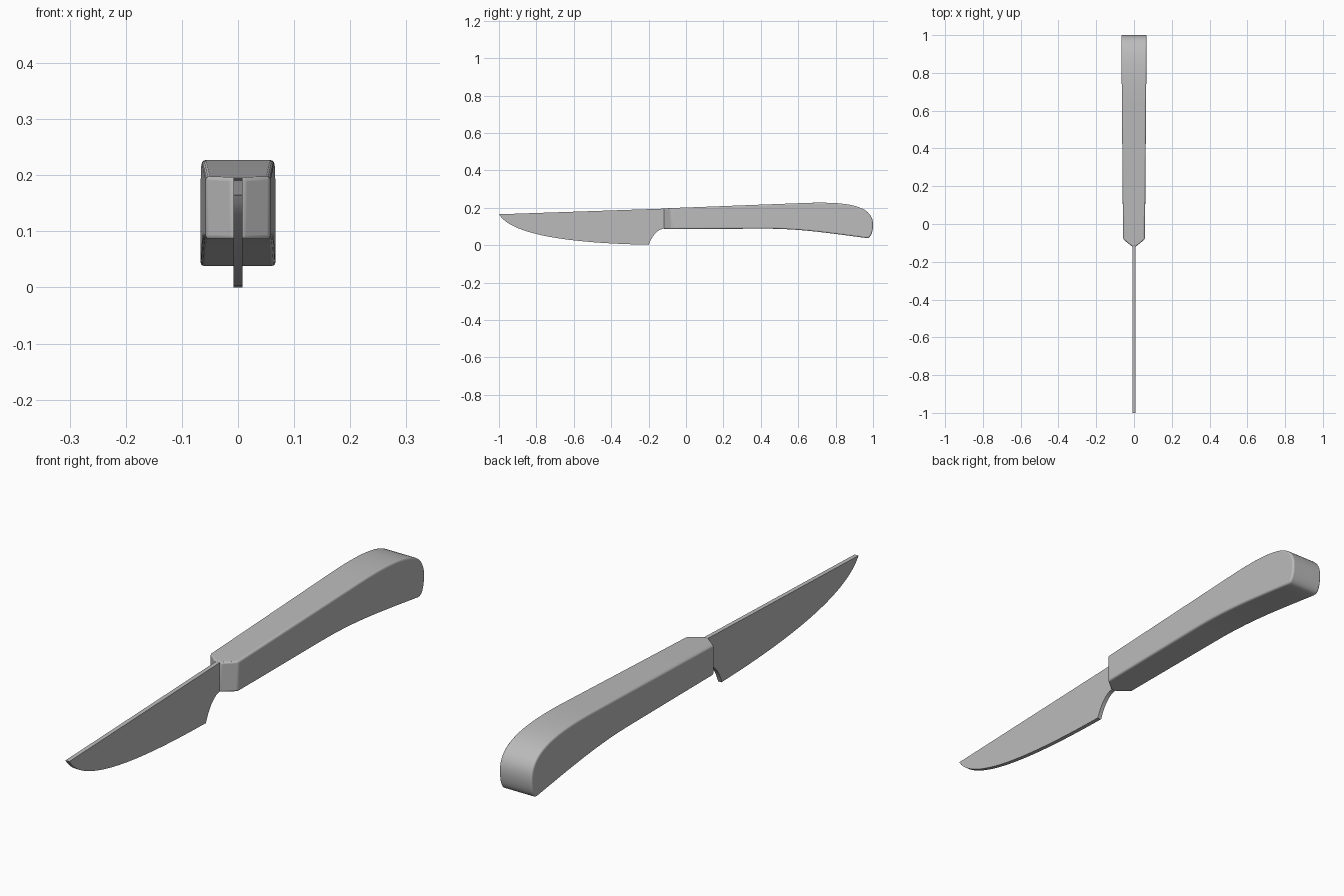
import bpy, bmesh, math
from mathutils import Vector
from mathutils.geometry import interpolate_bezier

cube = bpy.data.objects.get("Cube")
if cube:
    bpy.data.objects.remove(cube, do_unlink=True)

steel = bpy.data.materials.new("plain grey")
steel.use_nodes = True
GREY = (0.5, 0.5, 0.5, 1)
steel.diffuse_color = GREY
steel.node_tree.nodes["Principled BSDF"].inputs["Base Color"].default_value = GREY


def curve(a, b, c, d, n=14):
    """Points (y, z) along a Bezier arc, ends included."""
    return [tuple(p) for p in interpolate_bezier(*map(Vector, (a, b, c, d)), n)]


def finish(name, bm, bevel):
    """Turn a bmesh into a shaded object with softened edges."""
    bmesh.ops.recalc_face_normals(bm, faces=bm.faces)
    mesh = bpy.data.meshes.new(name)
    bm.to_mesh(mesh)
    bm.free()
    mesh.materials.append(steel)
    obj = bpy.data.objects.new(name, mesh)
    bpy.context.collection.objects.link(obj)
    if bevel:
        mod = obj.modifiers.new("soft edges", "BEVEL")
        mod.width = bevel
        mod.segments = 3
        mod.limit_method = "ANGLE"
        mod.angle_limit = math.radians(35)
    bpy.ops.object.select_all(action="DESELECT")
    bpy.context.view_layer.objects.active = obj
    obj.select_set(True)
    bpy.ops.object.shade_smooth_by_angle(angle=math.radians(30))
    return obj


def slab(name, outline, half_width, side_faces, bevel=0):
    """Extrude a side outline to both sides; side_faces lists index loops."""
    bm = bmesh.new()
    right, left = ([bm.verts.new((s * half_width(y), y, z)) for y, z in outline]
                   for s in (-1, 1))
    n = len(outline)
    for i in range(n):
        j = (i + 1) % n
        bm.faces.new((right[i], right[j], left[j], left[i]))
    for loop in side_faces:
        for side in (right, left):
            bm.faces.new([side[i] for i in loop])
    return finish(name, bm, bevel)


# Blade: straight spine, curved cutting edge, concave heel
edge = curve((-1, 0.165), (-0.93, 0.05), (-0.6, 0.01), (-0.2, 0.002), 24)
heel = curve((-0.2, 0.0), (-0.18, 0.055), (-0.15, 0.084), (-0.12, 0.088), 10)
blade_outline = edge + heel + [(-0.1, 0.09), (-0.1, 0.194), (-0.12, 0.195)]
slab("blade", blade_outline, lambda y: 0.008, [range(len(blade_outline))])

# Handle: pointed front, flaring body, rounded drooping butt
FRONT, SHOULDER = -0.12, -0.08


def handle_width(y):
    if y < SHOULDER - 0.001:
        return 0.0095
    return 0.058 + 0.009 * (y - SHOULDER) / (1 - SHOULDER)


butt_top = curve((0.6, 0.224), (0.86, 0.236), (1.0, 0.215), (1.0, 0.11), 20)
butt_corner = curve((1.0, 0.11), (1.0, 0.08), (0.992, 0.035), (0.965, 0.038), 10)
belly = curve((0.965, 0.038), (0.76, 0.065), (0.6, 0.09), (0.4, 0.088))
body = ([(SHOULDER, 0.198)] + butt_top + butt_corner[1:] + belly[1:]
        + [(SHOULDER, 0.086)])
handle_outline = [(FRONT, 0.196)] + body + [(FRONT, 0.086)]
last = len(handle_outline) - 1
slab("handle", handle_outline, handle_width,
     [range(1, last), (0, 1, last - 1, last)], bevel=0.007)
